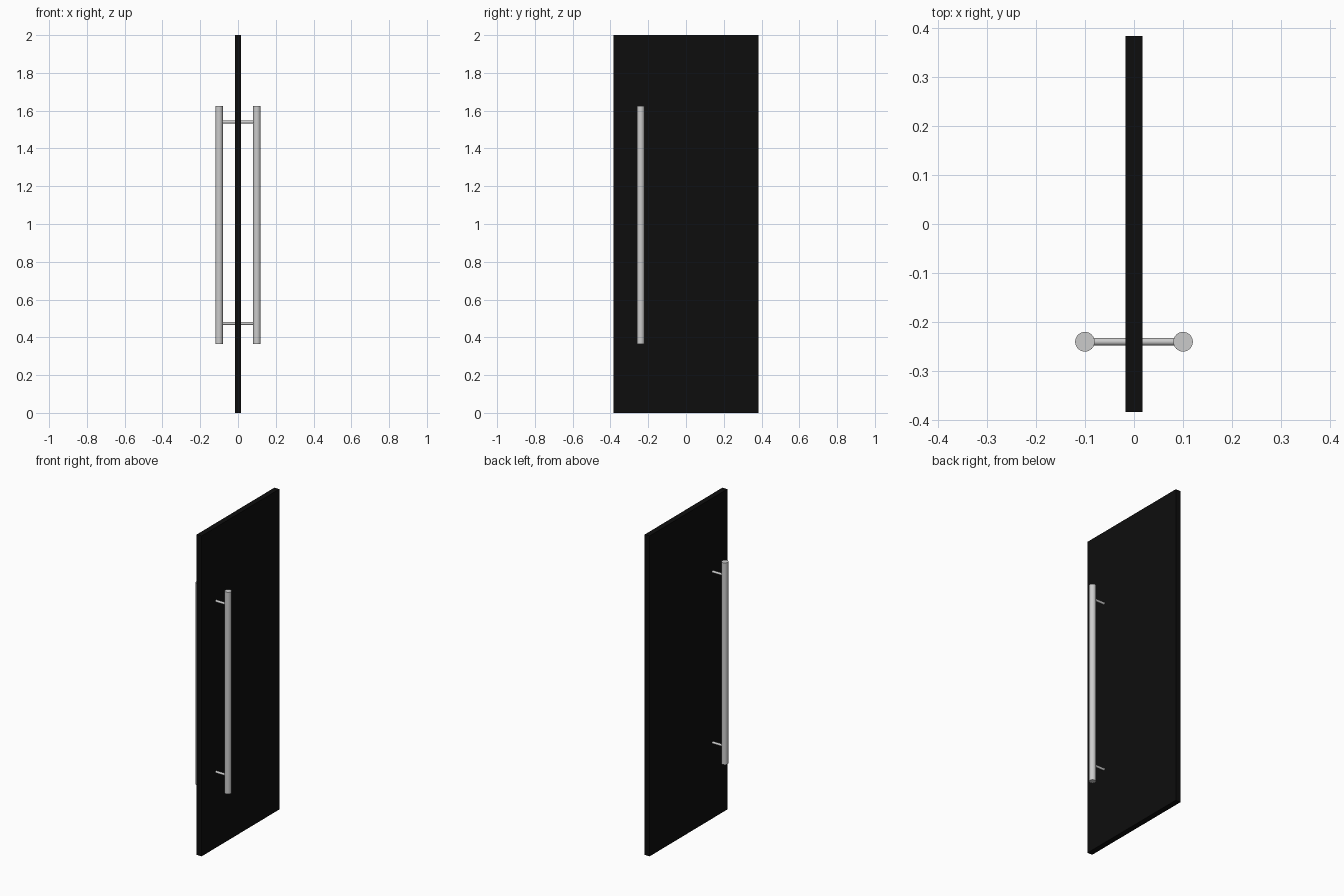
import bpy
import math

cube = bpy.data.objects.get("Cube")
if cube:
    bpy.data.objects.remove(cube, do_unlink=True)


def make_material(name, value):
    mat = bpy.data.materials.new(name)
    mat.use_nodes = True
    color = (value, value, value, 1)
    mat.diffuse_color = color
    mat.node_tree.nodes["Principled BSDF"].inputs["Base Color"].default_value = color
    return mat


black = make_material("black_panel", 0.004)
silver = make_material("brushed_silver", 0.6)


def rod(name, radius, length, location, rotation=(0, 0, 0)):
    bpy.ops.mesh.primitive_cylinder_add(vertices=32, radius=radius, depth=length,
                                        location=location, rotation=rotation)
    obj = bpy.context.object
    obj.name = name
    obj.data.materials.append(silver)
    bpy.ops.object.shade_smooth_by_angle(angle=math.radians(40))
    return obj


# Door panel
bpy.ops.mesh.primitive_cube_add(size=1, location=(0, 0, 1))
panel = bpy.context.object
panel.name = "door_panel"
panel.scale = (0.034, 0.766, 2)
bpy.ops.object.transform_apply(location=False, rotation=False, scale=True)
panel.data.materials.append(black)

# Pull bars on both faces, each held by two standoff posts
handle_y = -0.24
for side, sign in (("left", 1), ("right", -1)):
    rod(f"{side}_pull_bar", 0.02, 1.26, (sign * 0.1, handle_y, 0.995))
    for level, z in (("lower", 0.473), ("upper", 1.54)):
        rod(f"{side}_{level}_post", 0.0075, 0.085,
            (sign * 0.0575, handle_y, z), (0, math.pi / 2, 0))
